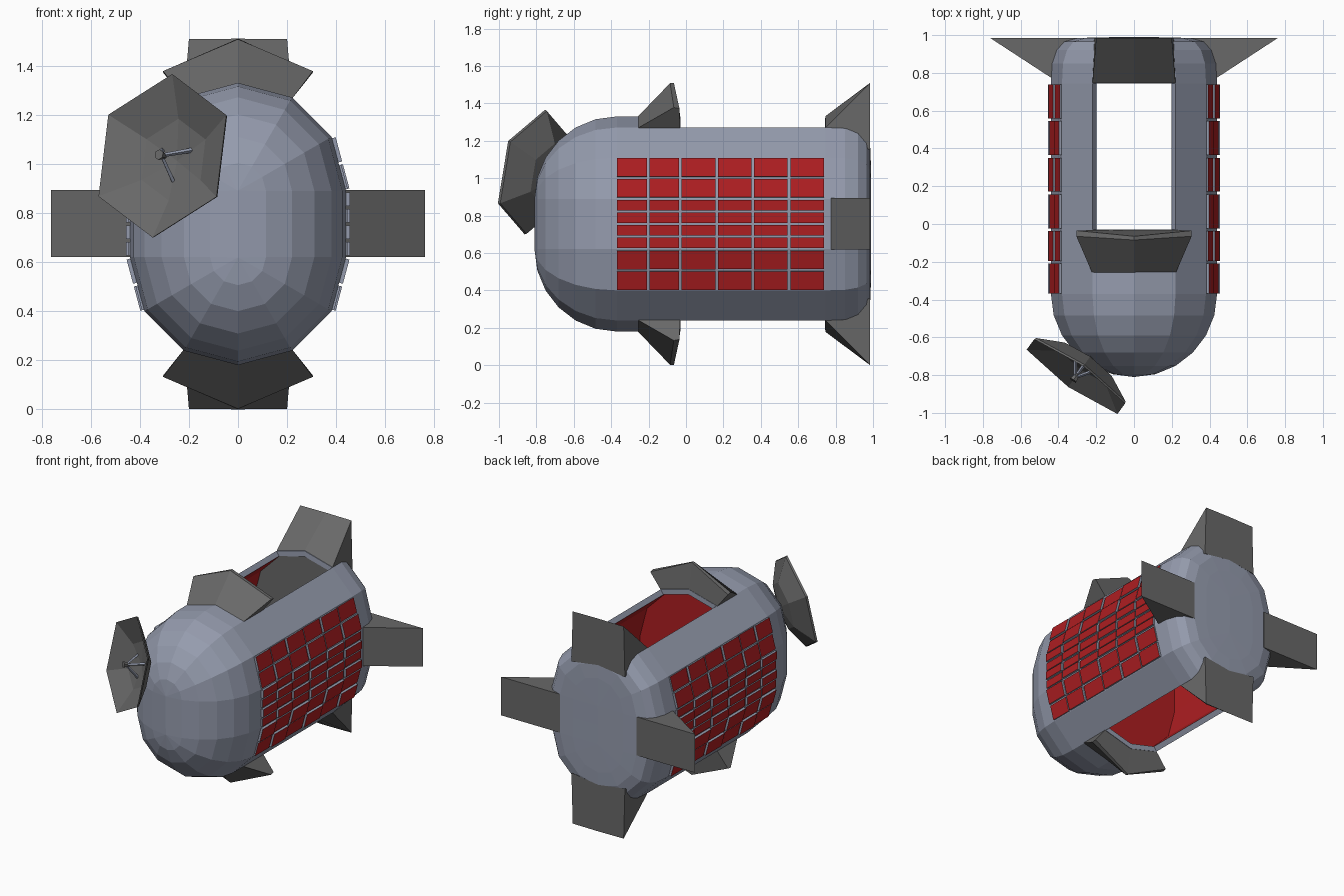
import bpy, bmesh, math
from mathutils import Vector

if "Cube" in bpy.data.objects:
    bpy.data.objects.remove(bpy.data.objects["Cube"])

ZC, HALF, R = 0.755, 0.135, 0.44      # hull centre height, straight half height, radius
OPEN0, OPEN1 = -0.03, 0.745           # open bay along y


def mat(name, col):
    m = bpy.data.materials.new(name)
    m.diffuse_color = (*col, 1)
    m.use_nodes = True
    m.node_tree.nodes["Principled BSDF"].inputs["Base Color"].default_value = m.diffuse_color
    return m


HULL = mat("blue grey hull", (0.30, 0.33, 0.42))
RED = mat("red panel", (0.42, 0.013, 0.015))
GREY = mat("dark grey", (0.14, 0.14, 0.14))


def finish(name, bm, mats, recalc=True):
    if recalc:
        bmesh.ops.recalc_face_normals(bm, faces=bm.faces)
    me = bpy.data.meshes.new(name)
    bm.to_mesh(me)
    bm.free()
    for m in mats:
        me.materials.append(m)
    ob = bpy.data.objects.new(name, me)
    bpy.context.collection.objects.link(ob)
    return ob


def section(r, y):
    """Stadium cross-section: two 6-step half circles and a middle point each side."""
    top = [(r * math.cos(math.radians(a)), HALF + r * math.sin(math.radians(a)))
           for a in range(0, 181, 30)]
    pts = top + [(-r, 0)] + [(-x, -z) for x, z in top] + [(r, 0)]
    return [Vector((x, y, ZC + z)) for x, z in pts]


def loft(bm, rows, skip=None, closed=True, caps=False):
    vs = [[bm.verts.new(p) for p in row] for row in rows]
    n = len(rows[0])
    for i in range(len(rows) - 1):
        for j in range(n if closed else n - 1):
            k = (j + 1) % n
            q = [vs[i][j], vs[i][k], vs[i + 1][k], vs[i + 1][j]]
            if not (skip and skip(i, j)):
                bm.faces.new(q)
    if caps:
        bm.faces.new(vs[0])
        bm.faces.new(vs[-1])
    return vs


# Hull shell: rounded nose, straight bay with top and bottom open, bevelled tail
nose = [(R * math.cos(math.radians(a)), -0.37 - R * math.sin(math.radians(a)))
        for a in (89.9, 75, 60, 45, 30, 15, 0)]
tail = [(R, OPEN0), (R, OPEN1), (0.434, 0.85), (0.41, 0.92), (0.37, 0.965),
        (0.30, 0.984), (0.20, 0.988), (0.001, 0.99)]
prof = nose + tail
bm = bmesh.new()
loft(bm, [section(r, y) for r, y in prof],
     skip=lambda i, j: i == len(nose) and j in (2, 3, 10, 11))
bmesh.ops.remove_doubles(bm, verts=bm.verts, dist=0.003)
hull = finish("hull", bm, [HULL, RED])
sol = hull.modifiers.new("shell", "SOLIDIFY")
sol.thickness, sol.offset = 0.038, -1
sol.material_offset, sol.material_offset_rim = 1, 0

# Bulkheads closing both ends of the bay
for name, y, m in (("front_bulkhead", OPEN0 - 0.03, RED), ("rear_bulkhead", OPEN1 + 0.005, GREY)):
    bm = bmesh.new()
    bm.faces.new([bm.verts.new(p) for p in section(R - 0.015, y)])
    finish(name, bm, [m], False)

# Red side tiles: raised blocks with hull-coloured edges, 8 rows by 6 columns
line = [Vector((0.381, 0.40)), Vector((R, 0.62)), Vector((R, ZC)),
        Vector((R, 0.89)), Vector((0.381, 1.11))]
cols = [-0.375, -0.2025, OPEN0, 0.164, 0.357, 0.551, 0.745]
bm = bmesh.new()
row = 0
for a, b in zip(line, line[1:]):
    d = (b - a).normalized()
    out = Vector((d.y, -d.x))
    for t in (0, 0.5):
        lo, hi = a.lerp(b, t) + d * 0.006, a.lerp(b, t + 0.5) - d * 0.006
        for c in range(6):
            y0, y1 = cols[c] + 0.007, cols[c + 1] - 0.007
            rise = 0.016 if (row + c) % 2 else 0.009
            rings = []
            for h in (-0.01, rise):
                p, q = lo + out * h, hi + out * h
                rings.append([Vector((p.x, y0, p.y)), Vector((p.x, y1, p.y)),
                              Vector((q.x, y1, q.y)), Vector((q.x, y0, q.y))])
            v = loft(bm, rings)
            bm.faces.new(v[1]).material_index = 1
        row += 1
tiles = finish("side_tiles", bm, [HULL, RED], False)
bm = bmesh.new()
bm.from_mesh(tiles.data)
bmesh.ops.recalc_face_normals(bm, faces=bm.faces)
bm.to_mesh(tiles.data)
bm.free()
tiles.modifiers.new("mirror", "MIRROR")


# Fins: each row is (y, half width, edge height, centre height), joined as a closed wedge
def fin(name, rows, sign):
    bm = bmesh.new()
    vs = loft(bm, [[Vector((x, y + (yc if x == 0 else 0), ZC + sign * (z - ZC)))
                    for x, z in ((-w, ze), (0, zc), (w, ze))]
                   for y, yc, w, ze, zc in rows], closed=False)
    bm.faces.new([r[0] for r in vs])
    bm.faces.new([r[2] for r in vs])
    for j in (0, 1):
        bm.faces.new((vs[-1][j], vs[-1][j + 1], vs[0][j + 1], vs[0][j]))
    finish(name, bm, [GREY])


for word, s in (("top", 1), ("bottom", -1)):
    fin(word + "_front_fin", [(-0.262, 0, 0.22, 1.265, 1.325),
                              (-0.065, -0.02, 0.305, 1.378, 1.508),
                              (-0.035, -0.03, 0.305, 1.372, 1.51),
                              (-0.032, 0, 0.22, 1.265, 1.325)], s)
    fin(word + "_rear_fin", [(0.747, 0, 0.22, 1.272, 1.333),
                             (0.985, 0, 0.20, 1.508, 1.51),
                             (0.985, 0, 0.21, 1.15, 1.18)], s)

# Side fins
bm = bmesh.new()
loft(bm, [[Vector((x, y, z)) for x, y in ((0.42, 0.772), (0.44, 0.775), (0.762, 0.985), (0.30, 0.985))]
          for z in (0.62, 0.893)], caps=True)
finish("side_fins", bm, [GREY]).modifiers.new("mirror", "MIRROR")

# Six-sided dish on the nose
C = Vector((-0.308, -0.808, 1.033))
N = Vector((-0.566, -0.80, 0.20)).normalized()
U = Vector((0.04, 0.055, 0.33))
U = (U - N * U.dot(N)).normalized()
V = N.cross(U)


def polar(r, deg, h):
    a = math.radians(deg)
    return C + (U * math.cos(a) + V * math.sin(a)) * r + N * h


bm = bmesh.new()
loft(bm, [[polar(r, 60 * k, h) for k in range(6)] for r, h in
          ((0.001, -0.105), (0.17, -0.08), (0.34, 0), (0.335, -0.012), (0.175, -0.098), (0.001, -0.125))],
     caps=True)
finish("dish", bm, [GREY])


# Dish mount, feed and struts
def rod(name, a, b, r1, r2, m, n=6):
    bm = bmesh.new()
    bmesh.ops.create_cone(bm, cap_ends=True, segments=n, radius1=r1, radius2=r2, depth=(b - a).length)
    ob = finish(name, bm, [m])
    ob.location = (a + b) / 2
    ob.rotation_euler = (b - a).to_track_quat('Z', 'Y').to_euler()


rod("dish_mount", polar(0, 0, -0.22), polar(0, 0, -0.11), 0.06, 0.04, GREY)
rod("dish_feed", polar(0, 0, -0.015), polar(0, 0, 0.025), 0.012, 0.022, GREY)
for k, deg in enumerate((-60, 60, 180)):
    rod(f"feed_strut_{k + 1}", polar(0.085, deg, -0.095), polar(0.005, deg, 0), 0.01, 0.008, HULL, 4)
